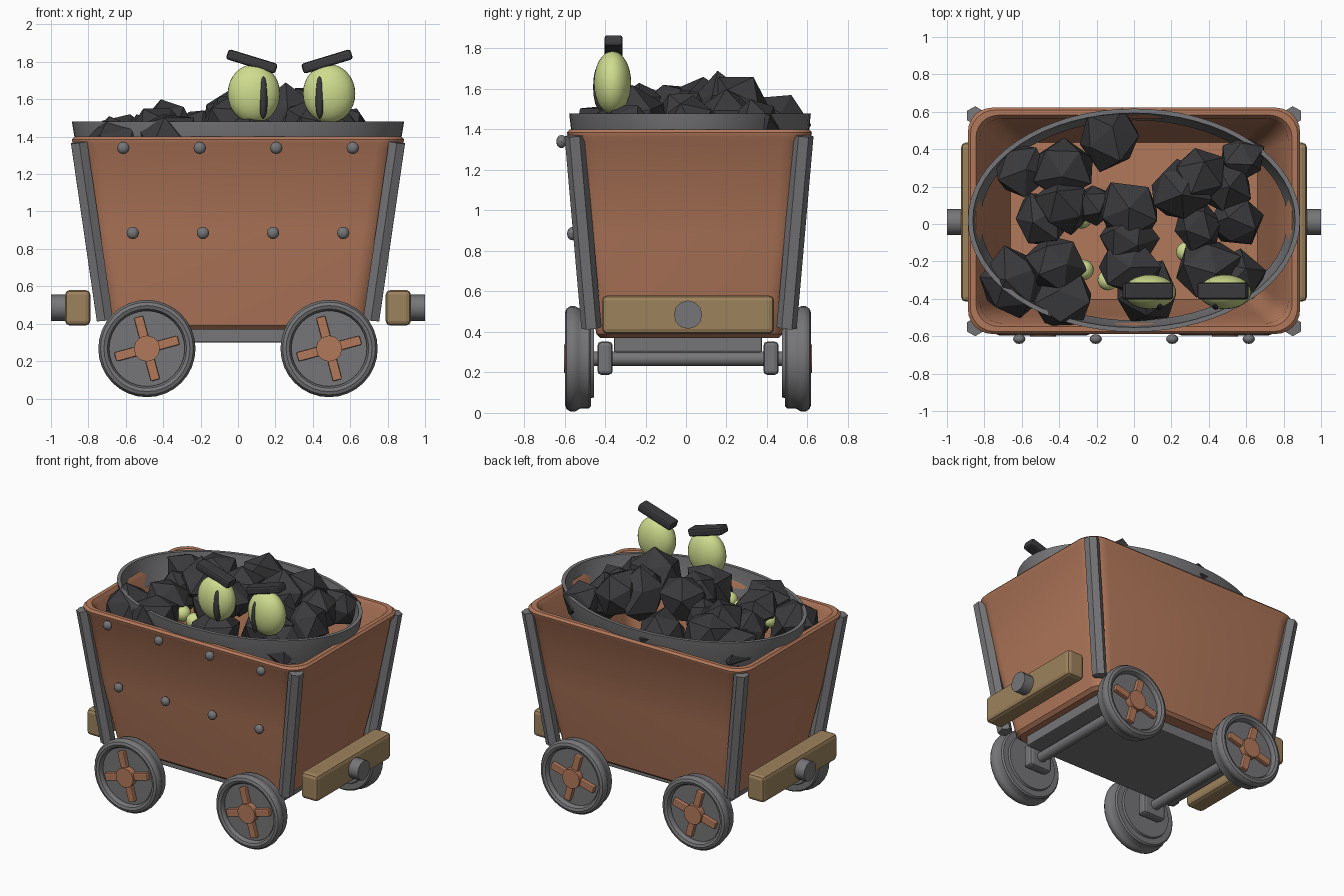
import bpy, bmesh, math, random
from mathutils import Vector, Matrix

if "Cube" in bpy.data.objects:
    bpy.data.objects.remove(bpy.data.objects["Cube"])

random.seed(4)


def material(name, rgb):
    m = bpy.data.materials.new(name)
    m.diffuse_color = (*rgb, 1)
    m.use_nodes = True
    m.node_tree.nodes["Principled BSDF"].inputs["Base Color"].default_value = m.diffuse_color
    return m


COPPER = material("copper brown", (0.45, 0.19, 0.105))
STEEL = material("steel grey", (0.18, 0.18, 0.188))
WOOD = material("tan wood", (0.34, 0.225, 0.11))
COAL = material("coal black", (0.043, 0.043, 0.047))
GREEN = material("pale green", (0.62, 0.72, 0.27))


def finish(name, bm, mat, smooth=True, bevel=0):
    bmesh.ops.recalc_face_normals(bm, faces=bm.faces)
    me = bpy.data.meshes.new(name)
    bm.to_mesh(me)
    bm.free()
    me.materials.append(mat)
    ob = bpy.data.objects.new(name, me)
    bpy.context.collection.objects.link(ob)
    if bevel:
        mod = ob.modifiers.new("bevel", 'BEVEL')
        mod.width, mod.segments = bevel, 2
    elif smooth:
        bpy.ops.object.select_all(action='DESELECT')
        ob.select_set(True)
        bpy.context.view_layer.objects.active = ob
        bpy.ops.object.shade_smooth_by_angle(angle=math.radians(35))
    return ob


def box(name, loc, size, mat, bevel=0.02, rot=0):
    bm = bmesh.new()
    bmesh.ops.create_cube(bm, size=1)
    bm.transform(Matrix.Translation(loc) @ Matrix.Rotation(rot, 4, 'Y') @ Matrix.Diagonal((*size, 1)))
    return finish(name, bm, mat, False, bevel)


def rod(name, a, b, r, n, mat):
    a, b = Vector(a), Vector(b)
    bm = bmesh.new()
    bmesh.ops.create_cone(bm, cap_ends=True, segments=n, radius1=r, radius2=r, depth=(b - a).length)
    turn = (b - a).to_track_quat('Z', 'Y').to_matrix().to_4x4()
    bm.transform(Matrix.Translation((a + b) / 2) @ turn)
    return finish(name, bm, mat, n > 8)


def ball(name, loc, radii, mat, n=24):
    bm = bmesh.new()
    bmesh.ops.create_uvsphere(bm, u_segments=n, v_segments=n // 2, radius=1)
    bm.transform(Matrix.Translation(loc) @ Matrix.Diagonal((*radii, 1)))
    return finish(name, bm, mat)


def loft(name, loops, mat, cap=True, closed=False):
    """Skin a stack of equal-length point loops."""
    bm = bmesh.new()
    rows = [[bm.verts.new(p) for p in lp] for lp in loops]
    n = len(rows[0])
    pairs = list(zip(rows, rows[1:])) + ([(rows[-1], rows[0])] if closed else [])
    for a, b in pairs:
        for i in range(n):
            j = (i + 1) % n
            bm.faces.new((a[i], a[j], b[j], b[i]))
    if cap:
        bm.faces.new(rows[0])
        bm.faces.new(rows[-1])
    return finish(name, bm, mat)


def rounded_rect(z, hx, hy, r, cy=0.017, k=6):
    pts = []
    for q, (sx, sy) in enumerate(((1, 1), (-1, 1), (-1, -1), (1, -1))):
        for i in range(k + 1):
            t = math.pi / 2 * (q + i / k)
            pts.append((sx * (hx - r) + r * math.cos(t), cy + sy * (hy - r) + r * math.sin(t), z))
    return pts


def ellipse(z, rx, ry, n=64):
    return [(rx * math.cos(math.tau * i / n), 0.02 + ry * math.sin(math.tau * i / n), z) for i in range(n)]


# Hopper: outer wall, rolled lip, inner wall and floor
loft("hopper", [rounded_rect(*p) for p in (
    (0.37, 0.665, 0.44, 0.09), (0.39, 0.69, 0.46, 0.10), (0.885, 0.79, 0.54, 0.12),
    (1.34, 0.868, 0.588, 0.13), (1.365, 0.885, 0.602, 0.13), (1.385, 0.888, 0.605, 0.13),
    (1.40, 0.875, 0.592, 0.13), (1.40, 0.845, 0.565, 0.12), (1.37, 0.825, 0.548, 0.12),
    (0.885, 0.75, 0.50, 0.10), (0.43, 0.66, 0.42, 0.09))], COPPER)

# Oval rim band
loft("oval_rim", [ellipse(*p) for p in (
    (1.29, 0.842, 0.556), (1.40, 0.875, 0.588), (1.48, 0.888, 0.597),
    (1.48, 0.862, 0.573), (1.40, 0.85, 0.565), (1.29, 0.82, 0.535))], STEEL, False, True)

# Rivets on the front wall
for z, y, step in ((1.34, -0.615, 0.409), (0.885, -0.562, 0.375)):
    for i in range(4):
        ball("rivet", ((i - 1.5) * step, y, z), (0.033, 0.026, 0.033), STEEL, 12)

# Chassis under the hopper
box("chassis", (0, 0.01, 0.342), (1.24, 0.73, 0.085), STEEL, 0.008)


def wheel(cx, s):
    """Lathed steel wheel with copper hub and spokes; s is the outward y side."""
    prof = ((0.01, 0.465), (0.19, 0.465), (0.195, 0.48), (0.235, 0.48), (0.245, 0.49), (0.245, 0.53),
            (0.25, 0.54), (0.26, 0.558), (0.26, 0.582), (0.248, 0.6), (0.23, 0.607), (0.212, 0.6),
            (0.202, 0.585), (0.202, 0.568), (0.01, 0.568))
    n = 32
    loft("wheel", [[(cx + r * math.cos(math.tau * i / n), 0.01 + s * d, 0.267 + r * math.sin(math.tau * i / n))
                    for i in range(n)] for r, d in prof], STEEL)
    for k in range(2):
        box("wheel_spoke", (cx, 0.01 + s * 0.58, 0.267), (0.35, 0.035, 0.05), COPPER, 0.006,
            math.radians(-15 + 90 * k))
    rod("wheel_hub", (cx, 0.01 + s * 0.55, 0.267), (cx, 0.01 + s * 0.612, 0.267), 0.07, 12, COPPER)
    box("axle_block", (cx, 0.01 + s * 0.41, 0.27), (0.18, 0.075, 0.165), STEEL, 0.02)


for sx in (-1, 1):
    rod("axle", (sx * 0.487, -0.47, 0.267), (sx * 0.487, 0.49, 0.267), 0.036, 12, STEEL)
    # End bumpers
    box("bumper_plank", (sx * 0.857, 0.01, 0.485), (0.135, 0.85, 0.19), WOOD, 0.025)
    rod("bumper_knob", (sx * 0.80, 0.01, 0.485), (sx * 1.0, 0.01, 0.485), 0.07, 12, STEEL)
    for sy in (-1, 1):
        wheel(sx * 0.487, sy)
        # Slanted corner posts
        rod("corner_post", (sx * 0.712, 0.015 + sy * 0.482, 0.42),
            (sx * 0.85, 0.015 + sy * 0.565, 1.37), 0.05, 6, STEEL)

# Coal lumps: x, y, top height, radius
LUMPS = ((-.61, .29, 1.52, .14), (-.38, .29, 1.56, .15), (-.50, .02, 1.52, .14), (-.37, .10, 1.60, .15),
         (-.21, .10, 1.54, .11), (-.12, .45, 1.57, .15), (-.02, .06, 1.66, .17), (-.04, -.07, 1.62, .15),
         (-.65, -.32, 1.51, .18), (-.42, -.21, 1.55, .14), (-.38, -.40, 1.52, .15), (-.02, -.23, 1.63, .15),
         (.07, -.36, 1.54, .16), (.40, -.23, 1.62, .16), (.54, -.30, 1.52, .14), (.35, .26, 1.66, .15),
         (.25, .17, 1.69, .16), (.49, .20, 1.60, .14), (.58, .35, 1.55, .12), (.54, .02, 1.57, .13),
         (.35, -.01, 1.58, .12))
for x, y, top, r in LUMPS:
    bm = bmesh.new()
    bmesh.ops.create_icosphere(bm, subdivisions=1, radius=r * 1.08)
    for v in bm.verts:
        v.co *= random.uniform(0.87, 1.17)
    turn = Matrix.Rotation(random.uniform(0, 6), 4, Vector((random.random(), random.random(), 1)))
    bm.transform(turn)
    peak = max(v.co.z for v in bm.verts)
    bm.transform(Matrix.Translation((x, y, top - peak)))
    finish("coal_lump", bm, COAL, False)

# Small green orbs half buried in the coal
for x, y in ((-.27, -.245), (-.14, -.30), (.28, -.15), (-.28, .03), (-.53, -.2)):
    ball("buried_orb", (x, y, 1.38), (0.055, 0.055, 0.055), GREEN, 16)

# Eyes with slit pupils and angry brows
for s, x in ((-1, 0.085), (1, 0.487)):
    ball("eye", (x, -0.363, 1.63), (0.14, 0.092, 0.157), GREEN, 32)
    ball("pupil", (x - s * 0.05, -0.425, 1.61), (0.025, 0.034, 0.115), COAL, 16)
    box("brow", (x - 0.011, -0.358, 1.802), (0.275, 0.09, 0.056), COAL, 0.014, math.radians(-17 * s))
